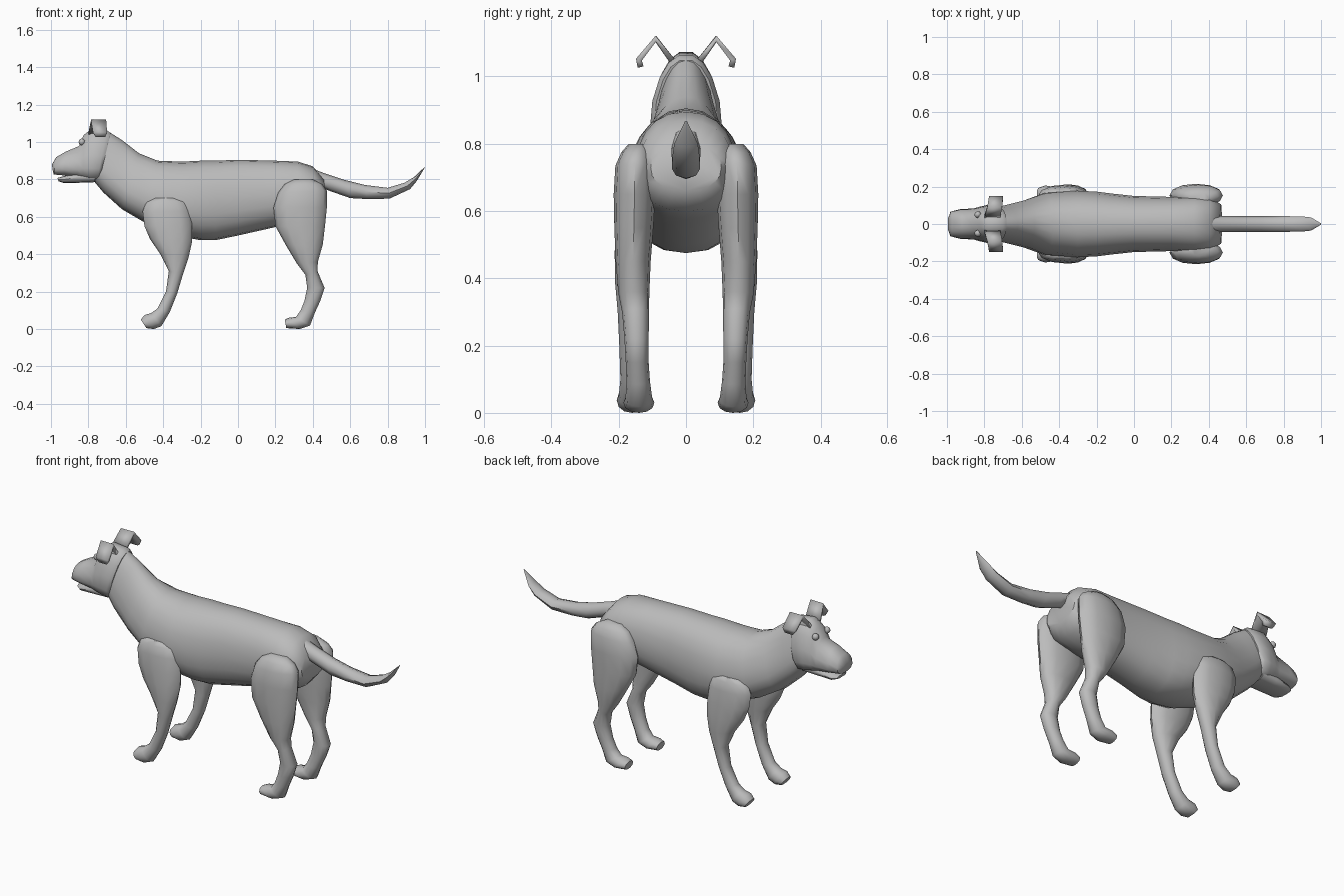
import bpy, bmesh, math
from mathutils import Vector

coat = bpy.data.materials.new("grey coat")
coat.diffuse_color = (0.5, 0.5, 0.5, 1)


def finish(bm, name, angle=50):
    bmesh.ops.recalc_face_normals(bm, faces=bm.faces)
    me = bpy.data.meshes.new(name)
    bm.to_mesh(me)
    bm.free()
    me.materials.append(coat)
    ob = bpy.data.objects.new(name, me)
    bpy.context.collection.objects.link(ob)
    bpy.ops.object.select_all(action='DESELECT')
    ob.select_set(True)
    bpy.context.view_layer.objects.active = ob
    bpy.ops.object.shade_smooth_by_angle(angle=math.radians(angle))
    return ob


def power(v, e):
    return math.copysign(abs(v) ** e, v)


def loft(name, stations, sides=16, exp=0.88, mirror=1, angle=50):
    """Skin rings: each is (x1, z1, x2, z2, y centre, half width, top pinch)."""
    bm = bmesh.new()
    rings = []
    for x1, z1, x2, z2, yc, hw, pinch in stations:
        ring = []
        for i in range(sides):
            a = 2 * math.pi * i / sides
            s, c = power(math.sin(a), exp), power(math.cos(a), exp)
            f = (s + 1) / 2
            ring.append(bm.verts.new((x2 + (x1 - x2) * f,
                                      mirror * (yc + hw * c * (1 - pinch * s)),
                                      z2 + (z1 - z2) * f)))
        rings.append(ring)
    for a, b in zip(rings, rings[1:]):
        for i in range(sides):
            j = (i + 1) % sides
            bm.faces.new((a[i], a[j], b[j], b[i]))
    bm.faces.new(rings[0])
    bm.faces.new(rings[-1])
    return finish(bm, name, angle)


# Neck and torso
torso = [(-.70, 1.06, -.77, .79, .08, .3), (-.62, 1.01, -.72, .73, .095, .3),
         (-.53, .94, -.62, .64, .12, .25), (-.43, .90, -.50, .57, .165, .15),
         (-.30, .895, -.31, .495, .178, .1), (-.20, .90, -.20, .475, .173, .08),
         (-.12, .90, -.12, .475, .163, .05), (0, .905, 0, .50, .15, .05),
         (.20, .90, .20, .545, .145, .05), (.32, .895, .32, .575, .15, .05),
         (.40, .87, .42, .60, .143, .05), (.46, .80, .47, .66, .105, 0)]
loft("torso", [(a, b, c, d, 0, w, p) for a, b, c, d, w, p in torso], 20)

# Head and muzzle
head = [(-.995, .88, -.99, .845, .035, 0), (-.972, .92, -.985, .825, .066, .15),
        (-.92, .95, -.93, .82, .077, .25), (-.85, .98, -.86, .81, .078, .3),
        (-.825, 1.04, -.83, .80, .086, .3), (-.78, 1.075, -.79, .79, .095, .3),
        (-.70, 1.065, -.755, .79, .10, .3), (-.68, 1.05, -.74, .80, .088, .3)]
loft("head", [(a, b, c, d, 0, w, p) for a, b, c, d, w, p in head], 14, 0.8)
jaw = [(-.965, .808, -.96, .79, .04), (-.94, .815, -.935, .782, .06),
       (-.85, .84, -.85, .782, .066), (-.76, .85, -.765, .785, .07)]
loft("lower_jaw", [(a, b, c, d, 0, w, 0) for a, b, c, d, w in jaw], 12, 0.75)

# Tail
tail = [(.39, .86, .46, .75, .04), (.47, .83, .50, .735, .043),
        (.57, .797, .60, .70, .042), (.68, .77, .69, .695, .042),
        (.80, .755, .81, .697, .042), (.89, .782, .92, .748, .04),
        (.94, .812, .955, .79, .035), (1.0, .868, .998, .862, .004)]
loft("tail", [(a, b, c, d, 0, w, 0) for a, b, c, d, w in tail], 8, 1)

# Legs, down to the paws
front = [(-.45, .70, -.32, .70, .155, .025), (-.49, .68, -.275, .68, .155, .04),
         (-.51, .63, -.255, .63, .155, .05), (-.50, .55, -.245, .55, .158, .052),
         (-.47, .48, -.245, .47, .16, .052), (-.415, .40, -.265, .38, .165, .046),
         (-.37, .31, -.295, .29, .165, .038), (-.385, .20, -.325, .19, .163, .035),
         (-.43, .11, -.365, .09, .16, .035), (-.465, .085, -.41, .015, .16, .04),
         (-.50, .075, -.45, 0, .16, .046), (-.52, .05, -.49, .005, .16, .036)]
rear = [(.30, .80, .40, .80, .14, .03), (.25, .775, .45, .775, .147, .045),
        (.215, .73, .475, .74, .152, .058), (.19, .65, .475, .65, .153, .062),
        (.20, .55, .465, .55, .155, .058), (.255, .45, .453, .45, .157, .052),
        (.315, .35, .427, .36, .155, .046), (.36, .29, .425, .31, .15, .04),
        (.37, .22, .463, .22, .147, .036), (.355, .15, .44, .15, .145, .034),
        (.335, .10, .41, .085, .142, .035), (.31, .065, .385, .018, .14, .04),
        (.27, .06, .33, 0, .14, .046), (.25, .05, .258, .005, .14, .036)]
for side, tag in ((1, "left"), (-1, "right")):
    for name, rows in (("front_leg", front), ("rear_leg", rear)):
        loft(f"{name}_{tag}", [r + (0,) for r in rows], 12, 0.95, side)

    # Folded ear: base, crease and hanging tip
    bm = bmesh.new()
    rows = []
    for x1, x2, y, z in ((-.80, -.715, .04, 1.045), (-.785, -.705, .09, 1.112),
                         (-.775, -.70, .14, 1.05), (-.76, -.71, .135, 1.028)):
        rows.append([bm.verts.new((x, side * y, z)) for x in (x1, x2)])
    for a, b in zip(rows, rows[1:]):
        bm.faces.new((a[0], a[1], b[1], b[0]))
    ear = finish(bm, f"ear_{tag}", 30)
    mod = ear.modifiers.new("thickness", 'SOLIDIFY')
    mod.thickness = 0.018
    mod.offset = 0

    # Eye under the brow
    bm = bmesh.new()
    bmesh.ops.create_uvsphere(bm, u_segments=10, v_segments=8, radius=0.018)
    bmesh.ops.translate(bm, verts=bm.verts, vec=Vector((-.835, side * .05, 1.0)))
    finish(bm, f"eye_{tag}")
